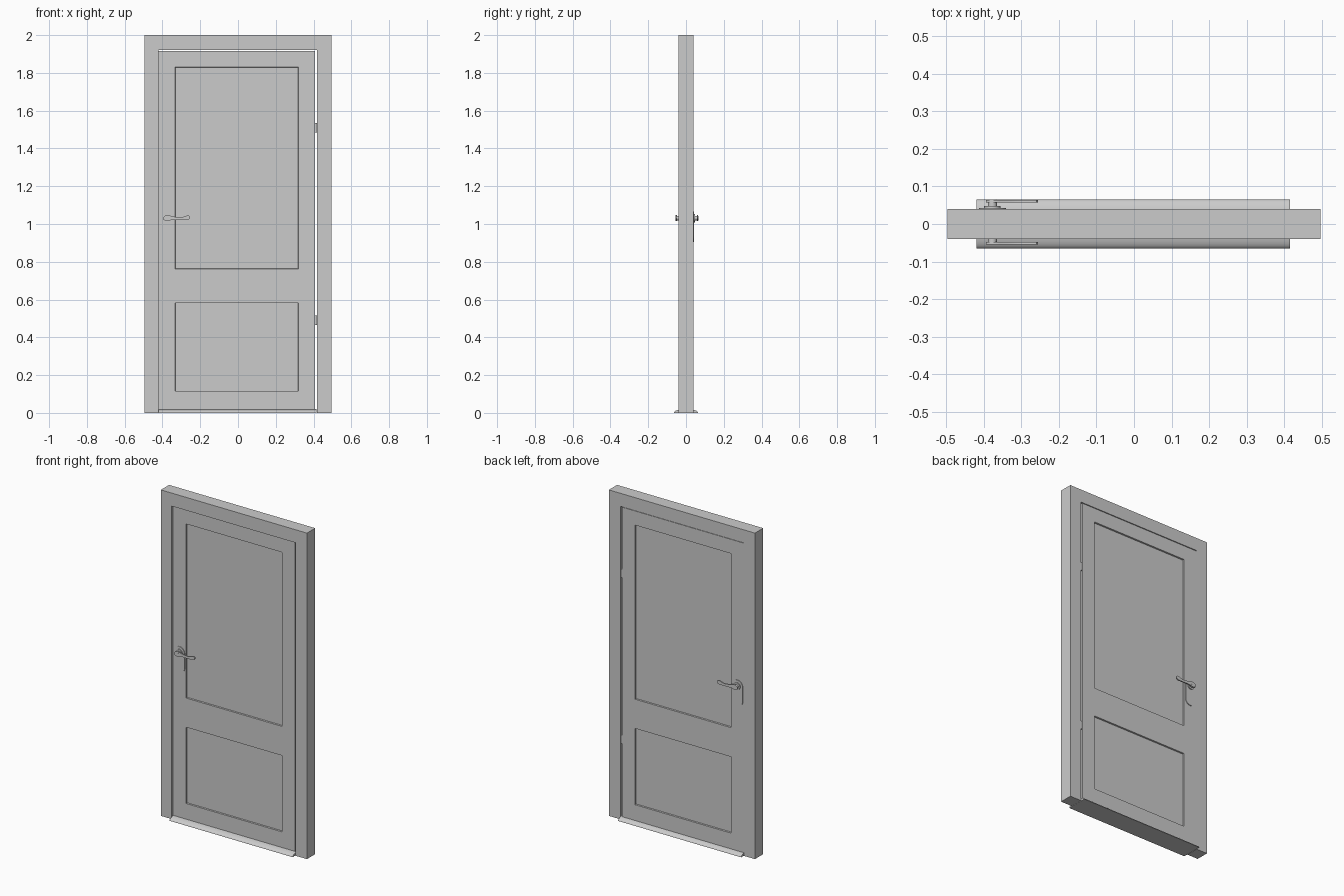
import bpy, bmesh, math
from mathutils import Vector, Matrix

if "Cube" in bpy.data.objects:
    bpy.data.objects.remove(bpy.data.objects["Cube"])

paint = bpy.data.materials.new("plain_grey")
paint.diffuse_color = (0.6, 0.6, 0.6, 1)
paint.use_nodes = True
paint.node_tree.nodes["Principled BSDF"].inputs["Base Color"].default_value = paint.diffuse_color


def finish(name, bm, smooth=False):
    bmesh.ops.recalc_face_normals(bm, faces=bm.faces)
    me = bpy.data.meshes.new(name)
    bm.to_mesh(me)
    bm.free()
    me.materials.append(paint)
    ob = bpy.data.objects.new(name, me)
    bpy.context.collection.objects.link(ob)
    if smooth:
        bpy.ops.object.select_all(action='DESELECT')
        ob.select_set(True)
        bpy.context.view_layer.objects.active = ob
        bpy.ops.object.shade_smooth_by_angle(angle=math.radians(35))
    return ob


def box_bm(x0, x1, y0, y1, z0, z1):
    bm = bmesh.new()
    bmesh.ops.create_cube(bm, size=1)
    for v in bm.verts:
        v.co = Vector(((x0 + x1) / 2 + v.co.x * (x1 - x0),
                       (y0 + y1) / 2 + v.co.y * (y1 - y0),
                       (z0 + z1) / 2 + v.co.z * (z1 - z0)))
    return bm


def prism(name, pts, vec):
    """Extrude a closed outline along vec."""
    bm = bmesh.new()
    f = bm.faces.new([bm.verts.new(p) for p in pts])
    r = bmesh.ops.extrude_face_region(bm, geom=[f], use_keep_orig=True)
    bmesh.ops.translate(bm, vec=vec, verts=[g for g in r["geom"] if isinstance(g, bmesh.types.BMVert)])
    return finish(name, bm, True)


def cylinder(name, loc, r, depth, along_y=False, sides=20):
    bm = bmesh.new()
    m = Matrix.Translation(loc)
    if along_y:
        m = m @ Matrix.Rotation(math.pi / 2, 4, 'X')
    bmesh.ops.create_cone(bm, cap_ends=True, segments=sides, radius1=r, radius2=r, depth=depth, matrix=m)
    return finish(name, bm, True)


# frame: two jambs and a header
finish("frame_jamb_left", box_bm(-0.496, -0.422, -0.04, 0.04, 0, 1.92))
finish("frame_jamb_right", box_bm(0.417, 0.496, -0.04, 0.04, 0, 1.92))
finish("frame_header", box_bm(-0.496, 0.496, -0.04, 0.04, 1.92, 2.0))

# door leaf with two recessed panels on both sides
bm = box_bm(-0.421, 0.407, -0.028, 0.038, 0.018, 1.917)
for axis, cuts in ((0, (-0.333, 0.319)), (2, (0.115, 0.583, 0.762, 1.83))):
    for c in cuts:
        co, no = Vector(), Vector()
        co[axis], no[axis] = c, 1
        bmesh.ops.bisect_plane(bm, geom=bm.verts[:] + bm.edges[:] + bm.faces[:], plane_co=co, plane_no=no)
panels = []
for f in bm.faces:
    c = f.calc_center_median()
    if abs(f.normal.y) > 0.9 and abs(c.x) < 0.3 and (0.12 < c.z < 0.58 or 0.77 < c.z < 1.82):
        panels.append(f)
bmesh.ops.inset_individual(bm, faces=panels, thickness=0.002, depth=-0.009)
finish("door_leaf", bm)

# domed threshold
prism("threshold", [(-0.42, 0.065 * math.cos(math.pi * i / 20), 0.021 * math.sin(math.pi * i / 20))
                    for i in range(21)], (0.836, 0, 0))

# hinges in the gap
for tag, z in (("lower", 0.49), ("upper", 1.51)):
    cylinder("hinge_" + tag, (0.412, 0.032, z), 0.006, 0.05)

# handle sets: plate, rose, spindle and lever on each side
PX = -0.377
LEVER = ((-0.394, 1.03, 0.007), (-0.385, 1.03, 0.014), (-0.372, 1.031, 0.016), (-0.358, 1.032, 0.012),
         (-0.335, 1.03, 0.008), (-0.305, 1.028, 0.007), (-0.285, 1.03, 0.009), (-0.27, 1.033, 0.012),
         (-0.26, 1.034, 0.010), (-0.256, 1.034, 0.005))
for tag, face, s in (("front", -0.028, -1), ("back", 0.038, 1)):
    plate = []
    for zc, start in ((1.031, 0), (0.942, math.pi)):
        for i in range(13):
            a = start + math.pi * i / 12
            plate.append((PX + 0.036 * math.cos(a), face, zc + 0.036 * math.sin(a)))
    prism("handle_plate_" + tag, plate, (0, s * 0.004, 0))
    cylinder("handle_rose_" + tag, (PX, face + s * 0.006, 1.031), 0.022, 0.008, True)
    cylinder("handle_spindle_" + tag, (PX, face + s * 0.017, 1.031), 0.012, 0.02, True)
    y = face + s * 0.0195
    outline = [(x, y, z + h) for x, z, h in LEVER] + [(x, y, z - h) for x, z, h in reversed(LEVER)]
    prism("handle_lever_" + tag, outline, (0, s * 0.007, 0))
